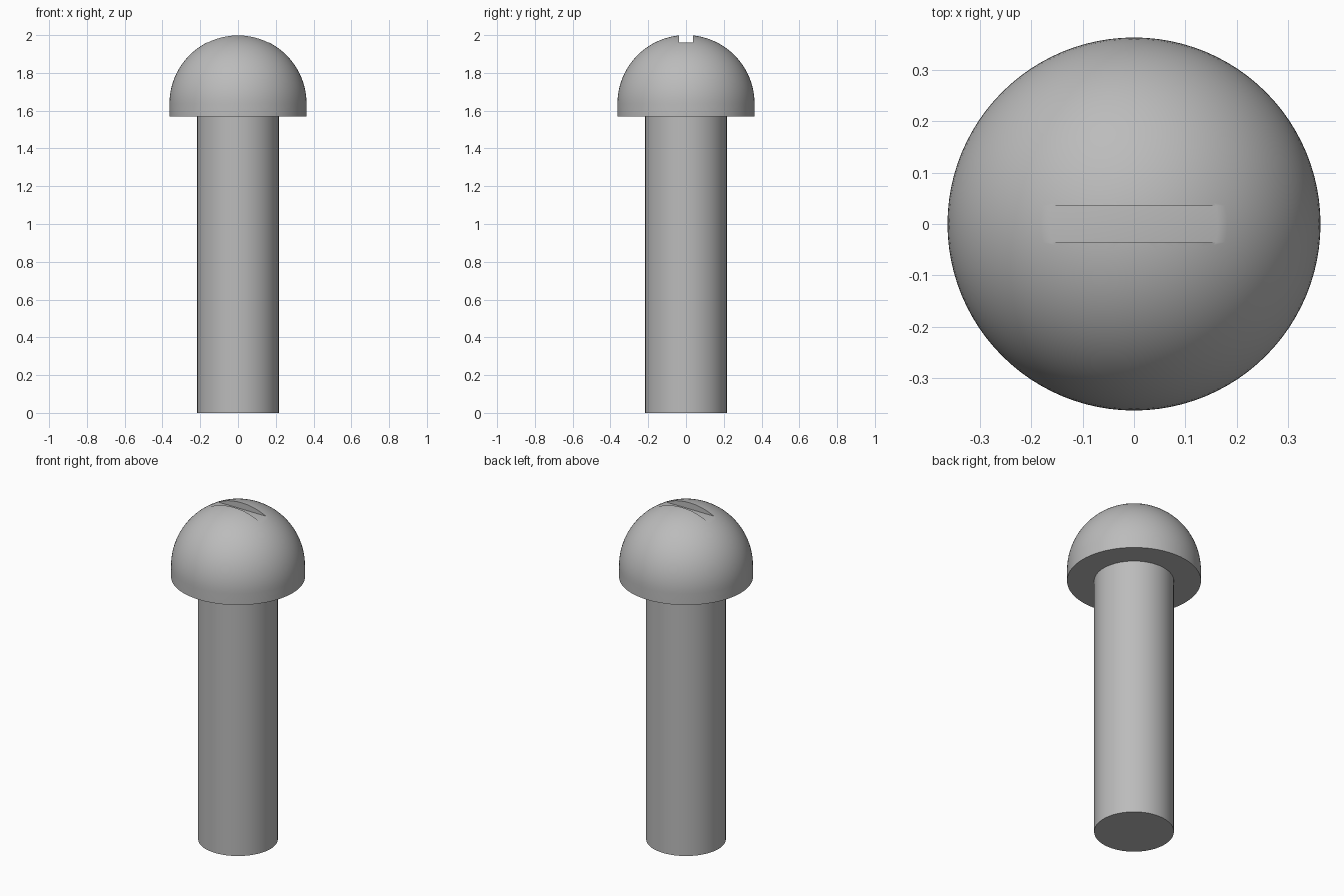
import bpy, bmesh, math

cube = bpy.data.objects.get("Cube")
if cube:
    bpy.data.objects.remove(cube, do_unlink=True)

SHANK_R, HEAD_R, HEAD_BASE, TOP = 0.216, 0.363, 1.57, 2.0
SLOT_FLOOR, SLOT_WIDTH = 1.961, 0.072
DOME_Z = TOP - HEAD_R

steel = bpy.data.materials.new("grey steel")
steel.use_nodes = True
grey = (0.5, 0.5, 0.5, 1)
steel.diffuse_color = grey
steel.node_tree.nodes["Principled BSDF"].inputs["Base Color"].default_value = grey


def lathe(name, profile, steps=96):
    """Spin an (r, z) profile around the z axis."""
    bm = bmesh.new()
    verts = [bm.verts.new((r, 0, z)) for r, z in profile]
    edges = [bm.edges.new(pair) for pair in zip(verts, verts[1:])]
    bmesh.ops.spin(bm, geom=verts + edges, cent=(0, 0, 0), axis=(0, 0, 1),
                   angle=math.tau, steps=steps, use_duplicate=False)
    bmesh.ops.remove_doubles(bm, verts=bm.verts, dist=1e-5)
    bmesh.ops.recalc_face_normals(bm, faces=bm.faces)
    mesh = bpy.data.meshes.new(name)
    bm.to_mesh(mesh)
    bm.free()
    mesh.materials.append(steel)
    obj = bpy.data.objects.new(name, mesh)
    bpy.context.collection.objects.link(obj)
    return obj


def smooth(obj):
    bpy.ops.object.select_all(action="DESELECT")
    obj.select_set(True)
    bpy.context.view_layer.objects.active = obj
    bpy.ops.object.shade_smooth_by_angle(angle=math.radians(30))


# Shank: plain round rod reaching the underside of the head
shank = lathe("shank", [(0, 0), (SHANK_R, 0), (SHANK_R, HEAD_BASE), (0, HEAD_BASE)])

# Head: short straight rim carrying a half-sphere dome
arc = [i / 24 * math.pi / 2 for i in range(24)]
dome = [(HEAD_R * math.cos(a), DOME_Z + HEAD_R * math.sin(a)) for a in arc]
head = lathe("head", [(0, HEAD_BASE), (HEAD_R, HEAD_BASE)] + dome + [(0, TOP)])

# Slot: flat-bottomed cut across the crown
bpy.ops.mesh.primitive_cube_add(size=1, location=(0, 0, SLOT_FLOOR + 0.1))
cutter = bpy.context.object
cutter.name = "slot_cutter"
cutter.scale = (1, SLOT_WIDTH, 0.2)
cutter.data.materials.append(steel)
cut = head.modifiers.new("slot", "BOOLEAN")
cut.operation, cut.solver, cut.object = "DIFFERENCE", "EXACT", cutter
bpy.context.view_layer.objects.active = head
bpy.ops.object.modifier_apply(modifier=cut.name)
bpy.data.objects.remove(cutter, do_unlink=True)

for part in (shank, head):
    smooth(part)
